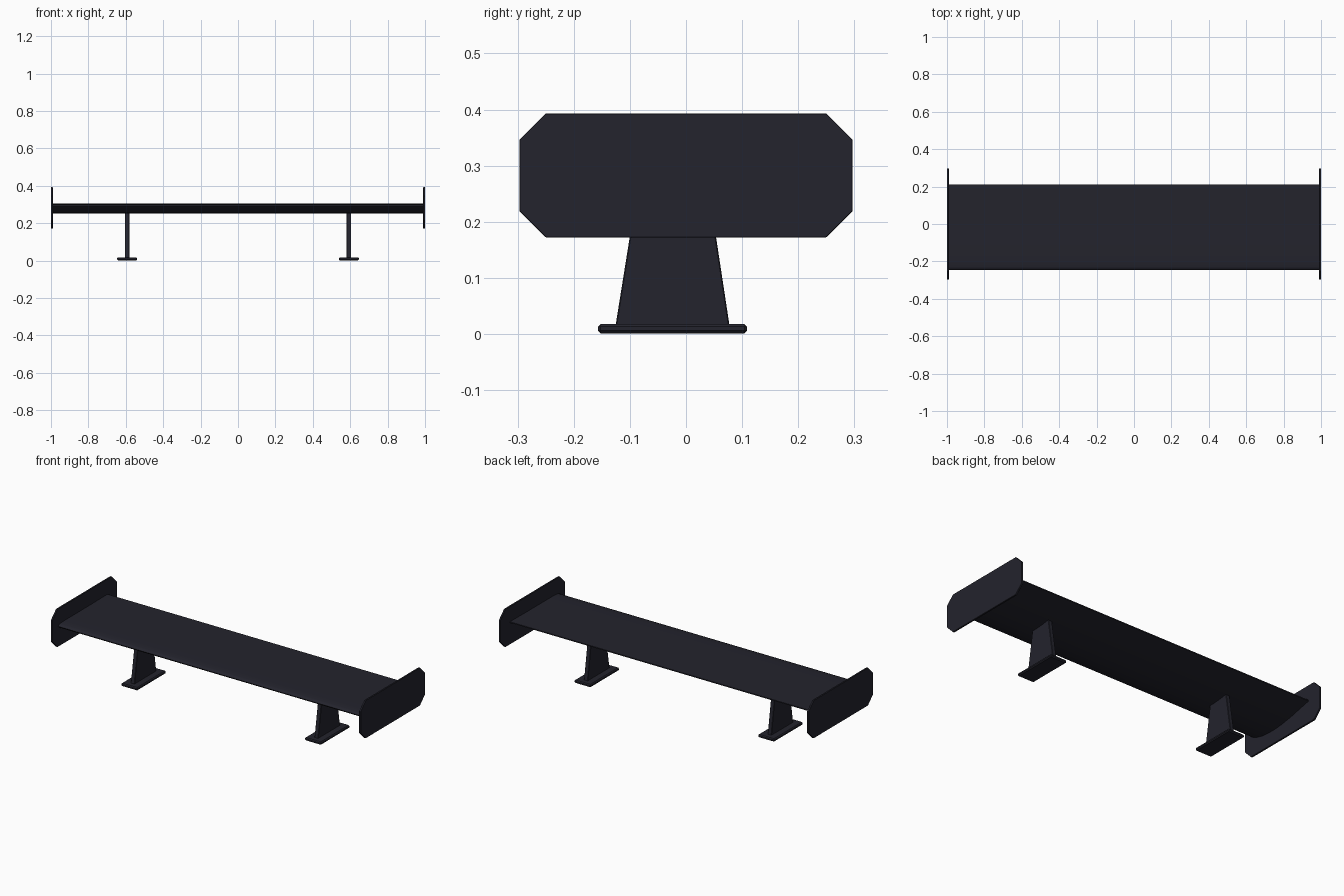
import bpy, bmesh

if "Cube" in bpy.data.objects:
    bpy.data.objects.remove(bpy.data.objects["Cube"])

mat = bpy.data.materials.new("dark slate")
mat.diffuse_color = (0.017, 0.017, 0.026, 1)
mat.use_nodes = True
mat.node_tree.nodes["Principled BSDF"].inputs["Base Color"].default_value = mat.diffuse_color


def prism(name, profile, x0, x1, bevel=0.0, smooth=False):
    """Extrude a (y, z) profile along x from x0 to x1."""
    bm = bmesh.new()
    a = [bm.verts.new((x0, y, z)) for y, z in profile]
    b = [bm.verts.new((x1, y, z)) for y, z in profile]
    n = len(profile)
    bm.faces.new(a)
    bm.faces.new(b[::-1])
    for i in range(n):
        j = (i + 1) % n
        bm.faces.new((a[i], b[i], b[j], a[j]))
    bmesh.ops.recalc_face_normals(bm, faces=bm.faces)
    me = bpy.data.meshes.new(name)
    bm.to_mesh(me)
    bm.free()
    me.materials.append(mat)
    ob = bpy.data.objects.new(name, me)
    bpy.context.collection.objects.link(ob)
    if bevel:
        m = ob.modifiers.new("bevel", 'BEVEL')
        m.width = bevel
        m.segments = 1
    if smooth:
        bpy.ops.object.select_all(action='DESELECT')
        bpy.context.view_layer.objects.active = ob
        ob.select_set(True)
        bpy.ops.object.shade_smooth_by_angle(angle=0.7)
    return ob


# Wing blade: nearly flat top, bellied underside, rounded front edge
blade = [(-0.245, 0.291), (-0.241, 0.297), (-0.228, 0.301), (-0.19, 0.303),
         (-0.10, 0.303), (0.05, 0.303), (0.21, 0.305), (0.21, 0.299),
         (0.15, 0.286), (0.08, 0.270), (0.0, 0.256), (-0.06, 0.251),
         (-0.11, 0.251), (-0.16, 0.256), (-0.205, 0.267), (-0.235, 0.281)]
prism("wing_blade", blade, -0.992, 0.992, smooth=True)

# End plate outline: rectangle with cut corners
Y, Z0, Z1, C = 0.297, 0.172, 0.393, 0.047
plate = [(-Y + C, Z0), (Y - C, Z0), (Y, Z0 + C), (Y, Z1 - C),
         (Y - C, Z1), (-Y + C, Z1), (-Y, Z1 - C), (-Y, Z0 + C)]
# Tapered strut and its foot
strut = [(-0.126, 0.012), (0.078, 0.012), (0.040, 0.262), (-0.086, 0.262)]
foot = [(-0.157, 0.001), (0.109, 0.001), (0.109, 0.018), (-0.157, 0.018)]

for side, s in (("left", -1), ("right", 1)):
    prism(side + "_end_plate", plate, s * 0.995 - 0.005, s * 0.995 + 0.005, 0.001)
    c = s * 0.593
    prism(side + "_strut", strut, c - 0.012, c + 0.012, 0.002)
    prism(side + "_foot", foot, c - 0.053, c + 0.053, 0.005)
